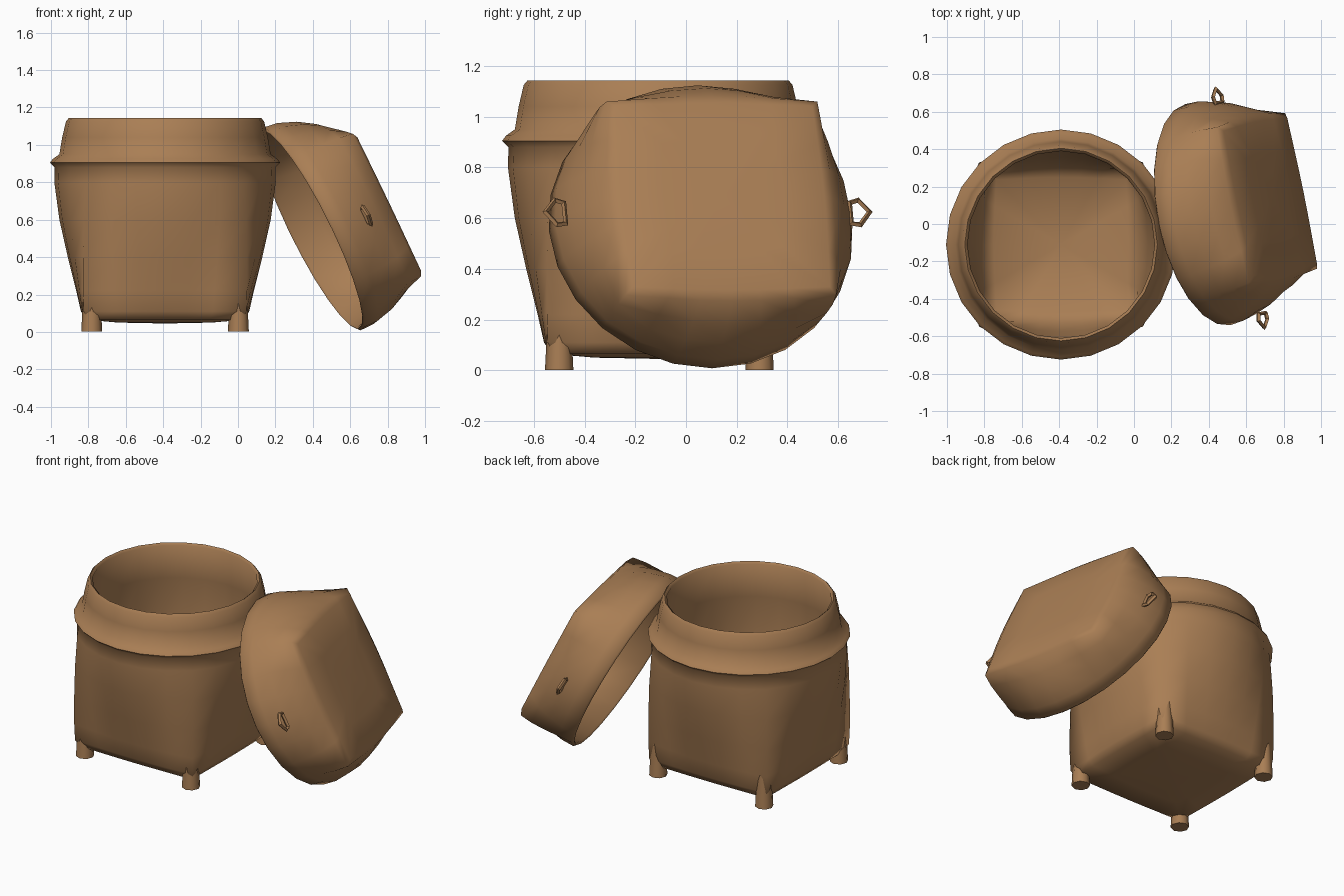
import bpy, bmesh, math
from mathutils import Matrix, Vector

if "Cube" in bpy.data.objects:
    bpy.data.objects.remove(bpy.data.objects["Cube"])

SIDES = 24
wicker = bpy.data.materials.new("warm brown")
wicker.diffuse_color = (0.40, 0.21, 0.09, 1)
wicker.use_nodes = True
wicker.node_tree.nodes["Principled BSDF"].inputs["Base Color"].default_value = wicker.diffuse_color


def finish(name, bm, matrix, angle=75):
    bmesh.ops.recalc_face_normals(bm, faces=bm.faces)
    me = bpy.data.meshes.new(name)
    bm.to_mesh(me)
    bm.free()
    ob = bpy.data.objects.new(name, me)
    bpy.context.collection.objects.link(ob)
    ob.matrix_world = matrix
    me.materials.append(wicker)
    bpy.ops.object.select_all(action='DESELECT')
    ob.select_set(True)
    bpy.context.view_layer.objects.active = ob
    bpy.ops.object.shade_smooth_by_angle(angle=math.radians(angle))
    return ob


def loft(name, rings, z_start, z_end, matrix, shear=(0, 0)):
    """Rings are (height, side radius, corner radius): round when equal, square at ratio 1.41."""
    bm = bmesh.new()
    loops = []
    for z, side, corner in rings:
        loop = []
        for i in range(SIDES):
            a = 2 * math.pi * i / SIDES
            c, s = abs(math.cos(a)), abs(math.sin(a))
            k = (1 / max(c, s) - 1) / (math.sqrt(2) - 1)
            r = side + (corner - side) * k
            loop.append(bm.verts.new((r * math.cos(a) + shear[0] * z,
                                      r * math.sin(a) + shear[1] * z, z)))
        loops.append(loop)
    for la, lb in zip(loops, loops[1:]):
        for i in range(SIDES):
            j = (i + 1) % SIDES
            bm.faces.new((la[i], la[j], lb[j], lb[i]))
    for loop, z in ((loops[0], z_start), (loops[-1], z_end)):
        tip = bm.verts.new((shear[0] * z, shear[1] * z, z))
        for i in range(SIDES):
            bm.faces.new((loop[i], loop[(i + 1) % SIDES], tip))
    return finish(name, bm, matrix)


# Basket: square base, round mouth, flared ledge and hollow inside
body_at = Matrix.Translation((-0.39, -0.11, 0))
loft("basket_body", [
    (0.05, 0.25, 0.34), (0.065, 0.42, 0.585), (0.11, 0.45, 0.615), (0.22, 0.475, 0.62),
    (0.40, 0.52, 0.62), (0.60, 0.565, 0.615), (0.80, 0.592, 0.602), (0.88, 0.59, 0.592),
    (0.905, 0.615, 0.615), (0.925, 0.60, 0.60), (0.95, 0.565, 0.565), (1.04, 0.55, 0.55),
    (1.125, 0.53, 0.53), (1.143, 0.515, 0.515), (1.13, 0.50, 0.50), (0.90, 0.53, 0.53),
    (0.60, 0.53, 0.57), (0.30, 0.465, 0.57), (0.14, 0.42, 0.56), (0.09, 0.36, 0.49),
], 0.045, 0.075, body_at)

# Four stubby corner feet
for sx, xn in ((-1, "left"), (1, "right")):
    for sy, yn in ((-1, "front"), (1, "back")):
        bm = bmesh.new()
        bmesh.ops.create_cone(bm, cap_ends=True, segments=8, radius1=0.056,
                              radius2=0.045, depth=0.22)
        finish(f"{yn}_{xn}_foot", bm,
               body_at @ Matrix.Translation((sx * 0.392, 0.005 + sy * 0.395, 0.112)))

# Lid frame: leaning on the basket, open side facing down-left
u = Vector((-0.2, 0.98, 0)).normalized()
h = Vector((u.y, -u.x, 0))
lean = math.radians(64)
v = -h * math.cos(lean) + Vector((0, 0, math.sin(lean)))
w = u.cross(v)
lid_at = Matrix.Translation((0.395, 0.05, 0.55)) @ Matrix((u, v, w)).transposed().to_4x4()

# Lid: round mouth, square flat top, hollow inside
loft("basket_lid", [
    (0.38, 0.24, 0.32), (0.37, 0.41, 0.56), (0.35, 0.45, 0.60), (0.27, 0.515, 0.61),
    (0.18, 0.565, 0.61), (0.08, 0.598, 0.606), (0.0, 0.603, 0.603), (-0.01, 0.59, 0.59),
    (0.0, 0.578, 0.578), (0.16, 0.545, 0.58), (0.30, 0.44, 0.56), (0.34, 0.38, 0.50),
], 0.385, 0.35, lid_at, shear=(0.07, -0.08))

# Small pointed loop handles on both sides of the lid
for side, name in ((1, "back"), (-1, "front")):
    cu = bpy.data.curves.new("loop_path", 'CURVE')
    cu.dimensions = '3D'
    cu.bevel_depth = 0.012
    cu.bevel_resolution = 0
    sp = cu.splines.new('POLY')
    path = [(0.575, 0.04), (0.61, 0.052), (0.652, 0), (0.61, -0.056), (0.575, -0.05)]
    sp.points.add(len(path) - 1)
    sp.use_cyclic_u = True
    for p, (a, b) in zip(sp.points, path):
        p.co = (side * a, b - 0.01, 0.19, 1)
    tmp = bpy.data.objects.new("loop_path", cu)
    bpy.context.collection.objects.link(tmp)
    bm = bmesh.new()
    bm.from_mesh(tmp.to_mesh())
    tmp.to_mesh_clear()
    bpy.data.objects.remove(tmp)
    finish(f"{name}_lid_handle", bm, lid_at, 40)
